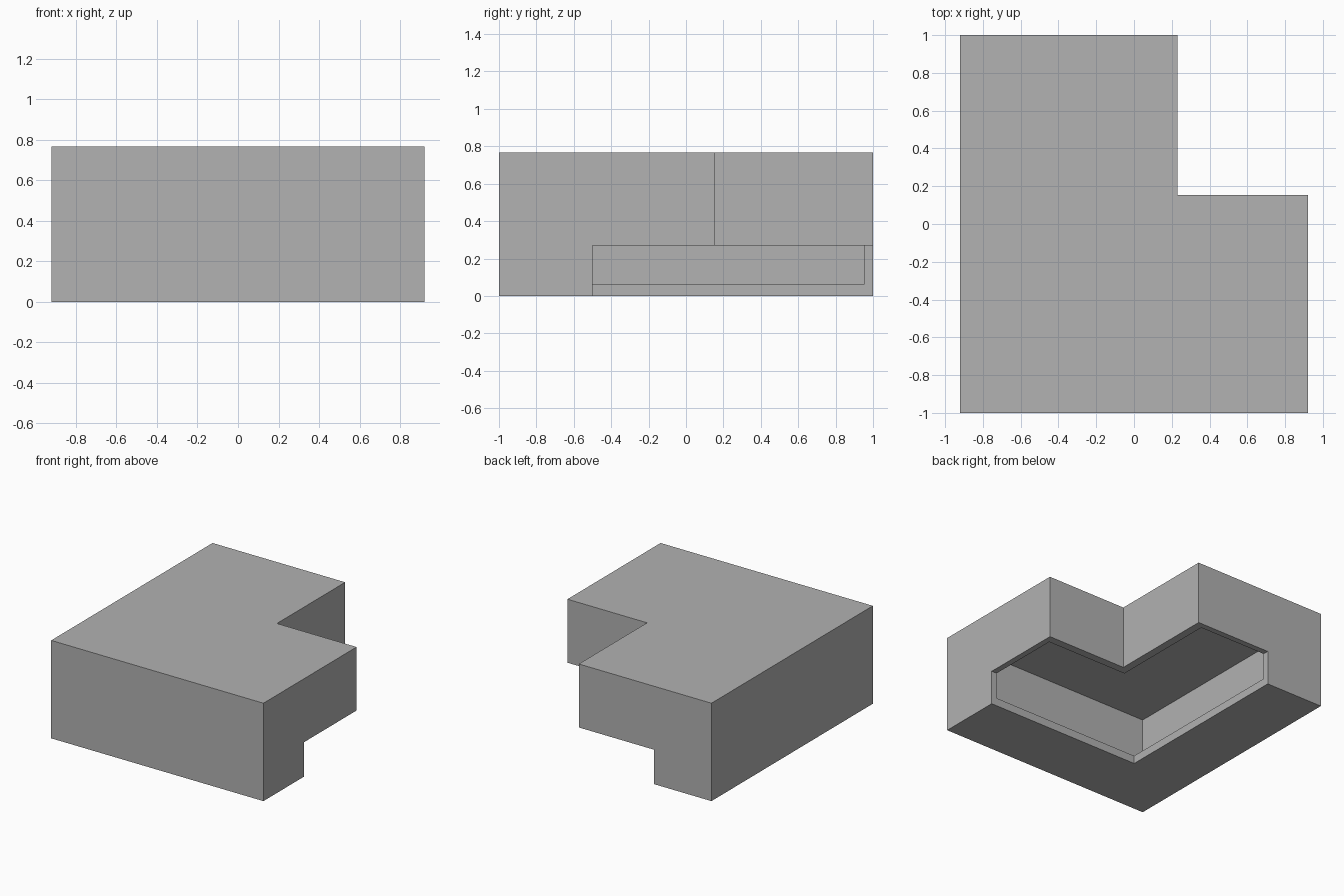
import bpy
import bmesh

cube = bpy.data.objects.get("Cube")
if cube:
    bpy.data.objects.remove(cube, do_unlink=True)

# Main dimensions
X, Y, TOP = 0.921, 1.0, 0.768      # half width, half depth, height
NX, NY = 0.23, 0.154               # inner corner of the upper footprint
BX, BY = -0.421, -0.5              # inner corner of the base footprint
SOFFIT = 0.27                      # underside of the overhang
END, EDGE = 0.046, 0.063           # frame widths around the opening

grey = bpy.data.materials.new("plain_grey")
grey.use_nodes = True
colour = (0.445, 0.445, 0.445, 1.0)
grey.diffuse_color = colour
grey.node_tree.nodes["Principled BSDF"].inputs["Base Color"].default_value = colour

bm = bmesh.new()


def panel(place, points):
    """Add one flat panel; place turns a 2D point into a 3D one."""
    bm.faces.new([bm.verts.new(place(a, b)) for a, b in points])


def level(z):
    return lambda x, y: (x, y, z)


def facing_x(x):
    return lambda y, z: (x, y, z)


def facing_y(y):
    return lambda x, z: (x, y, z)


def l_plan(cx, cy):
    """L-shaped footprint with its inner corner at cx, cy."""
    return [(-X, -Y), (X, -Y), (X, cy), (cx, cy), (cx, Y), (-X, Y)]


def end_profile(outer, base, upper):
    """Stepped end wall: narrow base below the overhang."""
    return [(outer, 0), (outer, TOP), (upper, TOP),
            (upper, SOFFIT), (base, SOFFIT), (base, 0)]


def opening_frame(outer, corner):
    """Sill and end jamb of the opening in an inner base wall."""
    jamb = outer - END
    return [(outer, 0), (outer, SOFFIT), (jamb, SOFFIT),
            (jamb, EDGE), (corner, EDGE), (corner, 0)]


def rect(a, b, z0, z1):
    return [(a, z0), (b, z0), (b, z1), (a, z1)]


# Top and bottom
panel(level(TOP), l_plan(NX, NY))
panel(level(0), l_plan(BX, BY))

# Long outer walls
panel(facing_y(-Y), rect(-X, X, 0, TOP))
panel(facing_x(-X), rect(-Y, Y, 0, TOP))

# Stepped end walls
panel(facing_x(X), end_profile(-Y, BY, NY))
panel(facing_y(Y), end_profile(-X, BX, NX))

# Walls of the upper notch
panel(facing_y(NY), rect(NX, X, SOFFIT, TOP))
panel(facing_x(NX), rect(NY, Y, SOFFIT, TOP))

# Frames around the opening in the inner base walls
panel(facing_y(BY), opening_frame(X, BX))
panel(facing_x(BX), opening_frame(Y, BY))

# Narrow soffit rim under the overhang, open in the middle
rim_outer = [(X, BY), (X, NY), (NX, NY), (NX, Y), (BX, Y)]
rim_inner = [(X - END, BY), (X - END, NY - EDGE), (NX - EDGE, NY - EDGE),
             (NX - EDGE, Y - END), (BX, Y - END)]
panel(level(SOFFIT), rim_outer + rim_inner[::-1])

# Join the panels into one hollow shell
bmesh.ops.remove_doubles(bm, verts=bm.verts[:], dist=0.0005)
bmesh.ops.recalc_face_normals(bm, faces=bm.faces[:])
mesh = bpy.data.meshes.new("corner_cabinet_shell")
bm.to_mesh(mesh)
bm.free()
mesh.materials.append(grey)
shell = bpy.data.objects.new("corner_cabinet_shell", mesh)
bpy.context.scene.collection.objects.link(shell)
